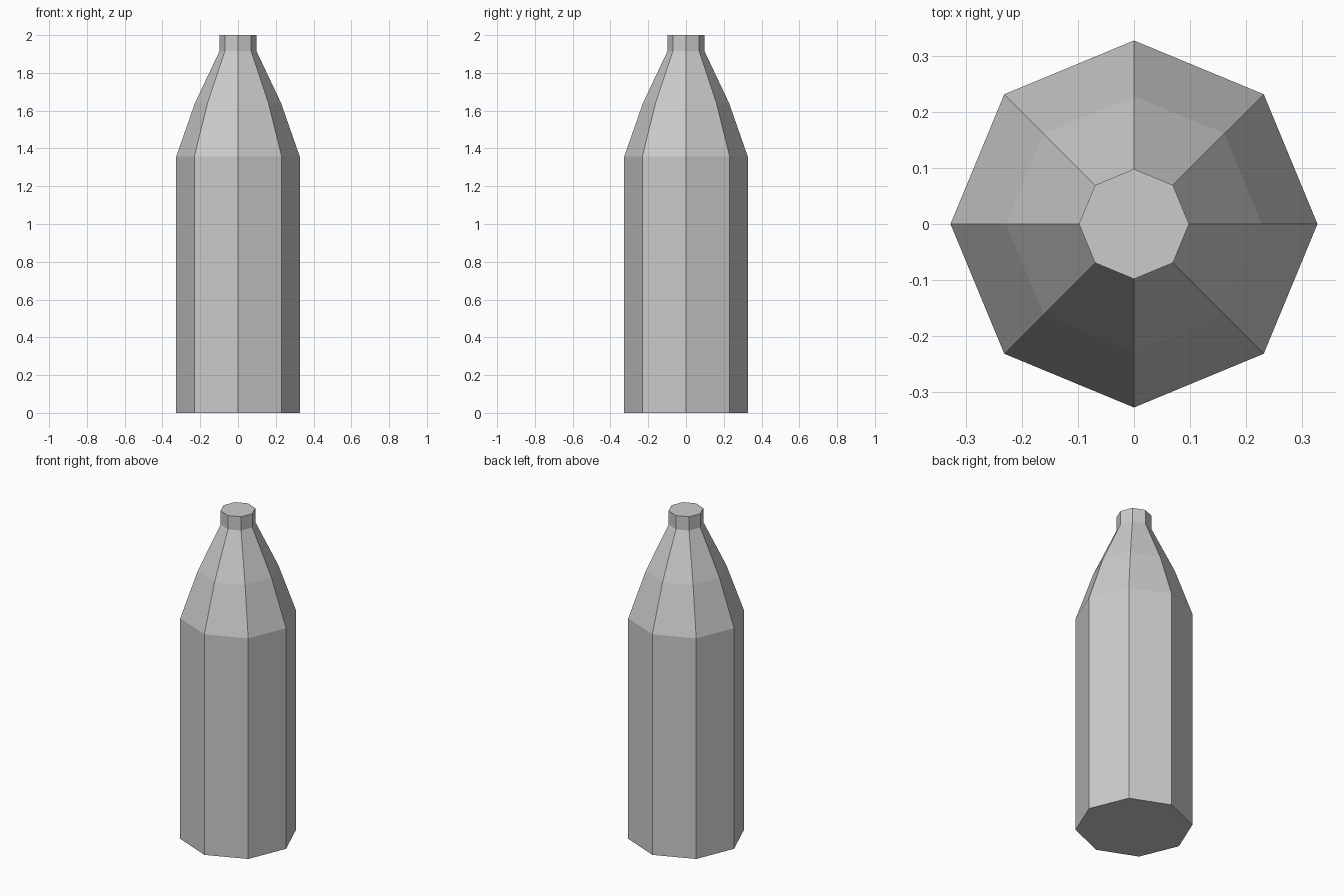
import bpy, bmesh
from math import cos, sin, pi

if "Cube" in bpy.data.objects:
    bpy.data.objects.remove(bpy.data.objects["Cube"])

SIDES = 8
# (radius, height) profile: base, shoulder start, shoulder bend, neck, top
PROFILE = [(0.327, 0.0), (0.327, 1.357), (0.228, 1.64), (0.098, 1.915), (0.098, 2.0)]

# Bottle body: faceted lathe of the profile with flat caps
bm = bmesh.new()
rings = [[bm.verts.new((r * cos(2 * pi * i / SIDES), r * sin(2 * pi * i / SIDES), z))
          for i in range(SIDES)] for r, z in PROFILE]
for low, high in zip(rings, rings[1:]):
    for i in range(SIDES):
        j = (i + 1) % SIDES
        bm.faces.new((low[i], low[j], high[j], high[i]))
bm.faces.new(rings[0][::-1])
bm.faces.new(rings[-1])

mesh = bpy.data.meshes.new("bottle")
bm.to_mesh(mesh)
bm.free()
bpy.context.collection.objects.link(bpy.data.objects.new("bottle", mesh))
